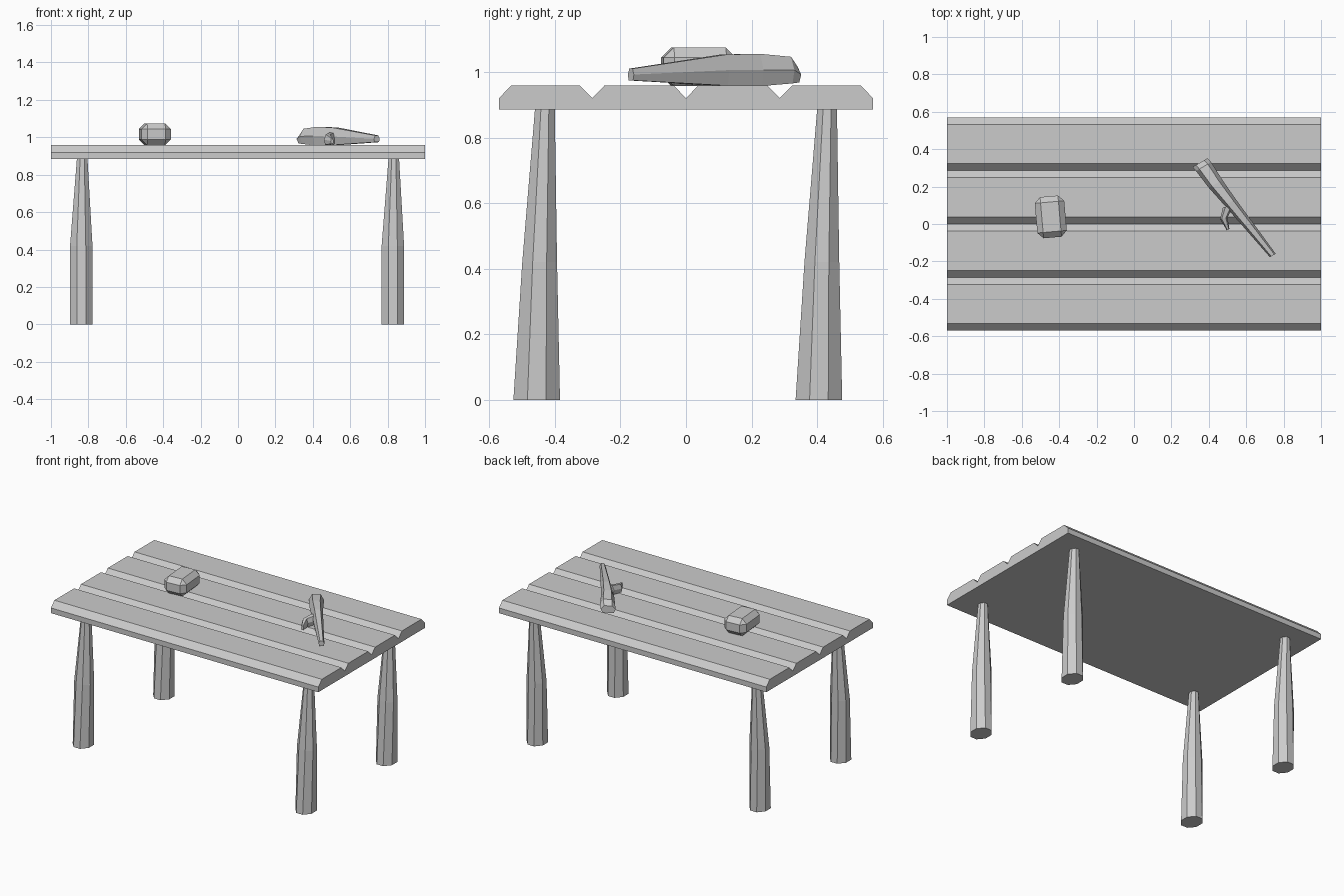
import bpy, bmesh, math
from mathutils import Vector

if "Cube" in bpy.data.objects:
    bpy.data.objects.remove(bpy.data.objects["Cube"])


def loft(name, rings):
    """Skin a list of equal-sized point rings and cap both ends."""
    bm = bmesh.new()
    loops = [[bm.verts.new(p) for p in r] for r in rings]
    n = len(loops[0])
    for a, b in zip(loops, loops[1:]):
        for i in range(n):
            j = (i + 1) % n
            bm.faces.new((a[i], a[j], b[j], b[i]))
    bm.faces.new(loops[0])
    bm.faces.new(loops[-1])
    bmesh.ops.recalc_face_normals(bm, faces=bm.faces)
    me = bpy.data.meshes.new(name)
    bm.to_mesh(me)
    bm.free()
    ob = bpy.data.objects.new(name, me)
    bpy.context.collection.objects.link(ob)
    return ob


# Plank tabletop: one grooved profile extruded along x
G, LOW, TOP, BASE, HALF = 0.037, 0.92, 0.958, 0.885, 0.57
profile = [(-HALF, BASE), (HALF, BASE), (HALF, LOW), (HALF - G, TOP)]
for y in (0.286, 0.0, -0.286):
    profile += [(y + G, TOP), (y, LOW), (y - G, TOP)]
profile += [(-HALF + G, TOP), (-HALF, LOW)]
loft("tabletop", [[(x, y, z) for y, z in profile] for x in (-1, 1)])


# Legs: octagonal, tapered, all leaning the same way
def octagon(cx, cy, z, hx, hy):
    k = 0.4
    pts = [(1, k), (k, 1), (-k, 1), (-1, k), (-1, -k), (-k, -1), (k, -1), (1, -k)]
    return [(cx + hx * a, cy + hy * b, z) for a, b in pts]


for side, ox in (("left", -0.833), ("right", 0.833)):
    for end, oy in (("front", -0.43), ("back", 0.43)):
        loft(f"{end}_{side}_leg", [
            octagon(ox - 0.005, oy - 0.025, 0, 0.06, 0.071),
            octagon(ox - 0.005, oy - 0.016, 0.42, 0.06, 0.053),
            octagon(ox, oy, 0.89, 0.028, 0.03)])

# Chamfered block lying on the table
bpy.ops.mesh.primitive_cube_add(size=1, location=(-0.445, 0.038, 1.016))
block = bpy.context.object
block.name = "stone_block"
block.scale = (0.158, 0.221, 0.117)
bpy.ops.object.transform_apply(location=False, rotation=False, scale=True)
block.rotation_euler.z = math.radians(5)
bev = block.modifiers.new("chamfer", 'BEVEL')
bev.width = 0.031
bev.segments = 1


# Stick sections: flattened hexagons across the stick
def section(x, y, w, zb, zt, across=(0.86, 0.5)):
    d = Vector((across[0], across[1], 0)).normalized()
    hexa = [(-.75, 0), (.75, 0), (1, .5), (.55, 1), (-.55, 1), (-1, .5)]
    return [Vector((x, y, zb)) + d * (w * u) + Vector((0, 0, (zt - zb) * v))
            for u, v in hexa]


loft("stick", [
    section(0.353, 0.328, 0.046, 0.968, 1.015),
    section(0.372, 0.307, 0.047, 0.965, 1.046),
    section(0.436, 0.215, 0.042, 0.957, 1.055),
    section(0.515, 0.115, 0.034, 0.958, 1.053),
    section(0.742, -0.168, 0.018, 0.974, 1.010)])

# Broken twig on the side of the stick
loft("twig", [
    section(0.505, 0.095, 0.03, 0.965, 1.025, (1, 0.2)),
    section(0.480, 0.03, 0.02, 0.96, 1.015, (1, 0.2)),
    section(0.503, -0.03, 0.008, 0.965, 0.995, (1, 0.4))])
